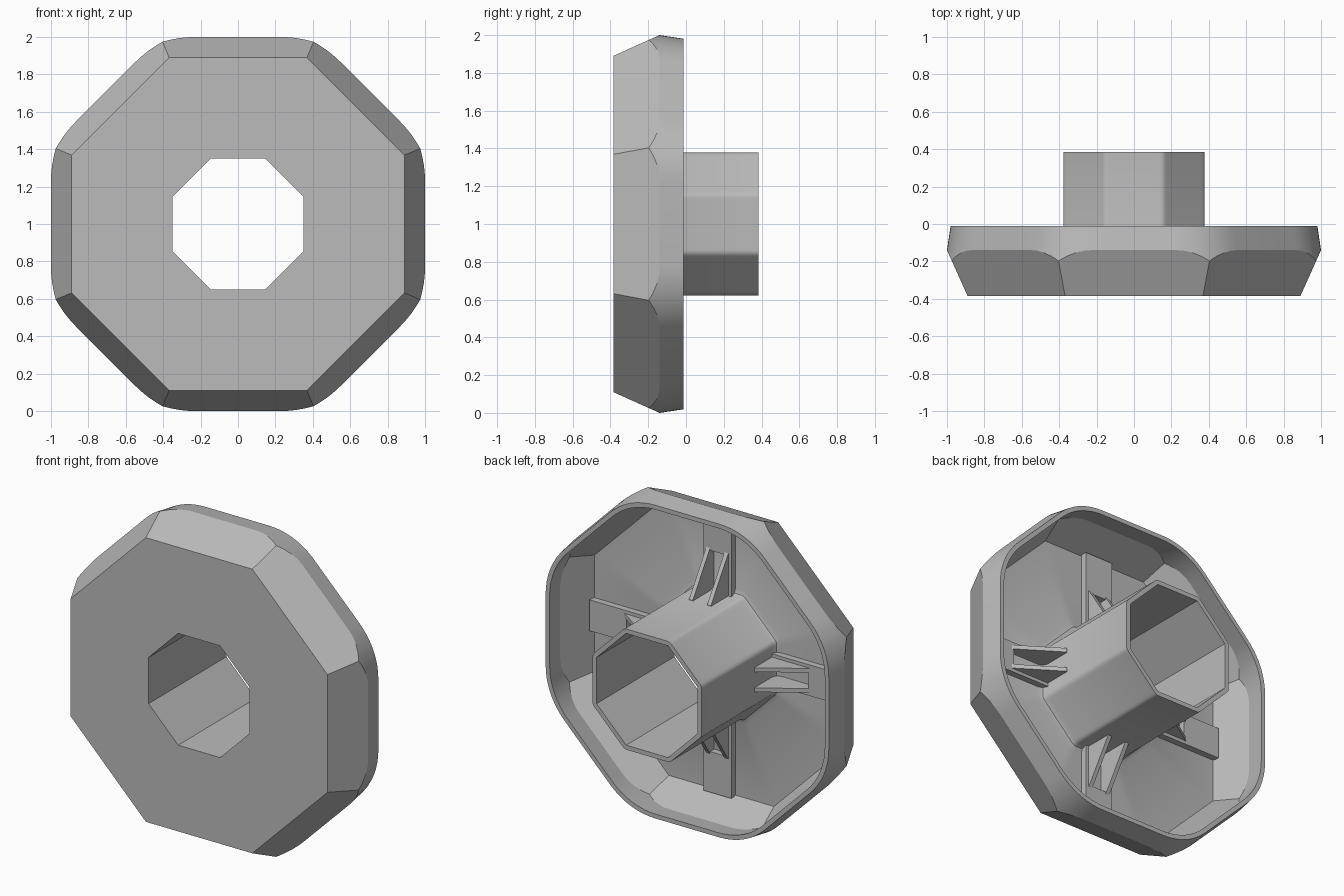
import bpy, bmesh
from math import cos, sin, tan, atan, radians, sqrt, pi
from mathutils import Matrix, Vector

old = bpy.data.objects.get("Cube")
if old:
    bpy.data.objects.remove(old, do_unlink=True)

grey = bpy.data.materials.new("light_grey")
grey.use_nodes = True
colour = (0.5, 0.5, 0.5, 1)
grey.diffuse_color = colour
grey.node_tree.nodes["Principled BSDF"].inputs["Base Color"].default_value = colour

HALF = pi / 8
CENTRE = Vector((0, 0, 1))


def finish(name, bm):
    bmesh.ops.recalc_face_normals(bm, faces=bm.faces)
    mesh = bpy.data.meshes.new(name)
    bm.to_mesh(mesh)
    bm.free()
    mesh.materials.append(grey)
    ob = bpy.data.objects.new(name, mesh)
    bpy.context.collection.objects.link(ob)
    bpy.ops.object.select_all(action="DESELECT")
    ob.select_set(True)
    bpy.context.view_layer.objects.active = ob
    bpy.ops.object.shade_smooth_by_angle(angle=radians(28))
    return ob


def reach(phi, apothem, r=0.0):
    """Distance to an octagon with rounded corners, phi measured from a corner."""
    phi = abs(phi)
    if phi >= HALF - atan((apothem - r) / apothem * tan(HALF)) - 1e-6:
        return apothem / cos(HALF - phi)
    c = (apothem - r) / cos(HALF)
    return c * cos(phi) + sqrt(r * r - (c * sin(phi)) ** 2)


# Rays around the axis, denser near the corners
steps = [0, 1.2, 2.4, 5, 7.5, 9.7]
offsets = [-s for s in reversed(steps[1:])] + steps
rays = [(HALF + k * pi / 4 + radians(o), radians(o)) for k in range(8) for o in offsets]

FRONT, FLOOR, WIDEST, RIM, TUBE_END = -0.385, -0.35, -0.14, -0.012, 0.385
FLARE, TAPER, CORNER = 0.45, 0.15, 0.45


def octagon(y, apothem, r=0.0):
    return [(reach(p, apothem, r), y) for a, p in rays]


def flared(y, scale):
    return octagon(y, scale * (1 + FLARE * (y - WIDEST)))


def widest_edge(scale):
    """Where the flared octagon meets the rounded, tapering rim."""
    ring = []
    for a, p in rays:
        u, v = reach(p, 1), reach(p, 1, CORNER)
        t = (v - u) / (FLARE * u + TAPER * v)
        ring.append((scale * u * (1 + FLARE * t), WIDEST + t))
    return ring


def rim(scale):
    s = scale * (1 - TAPER * (RIM - WIDEST))
    return [(s * reach(p, 1, CORNER), RIM) for a, p in rays]


# Hollow octagonal cap and its central tube, as one closed loft
rings = [
    octagon(FRONT, 0.35), flared(FRONT, 1), widest_edge(1), rim(1),
    rim(0.972), widest_edge(0.97), flared(FLOOR, 0.97),
    octagon(FLOOR, 0.415, 0.05), octagon(-0.34, 0.39, 0.045),
    octagon(-0.315, 0.378, 0.04), octagon(TUBE_END, 0.378, 0.04),
    octagon(TUBE_END, 0.35),
]
bm = bmesh.new()
loops = [[bm.verts.new(CENTRE + Vector((d * cos(a), y, d * sin(a))))
          for (d, y), (a, p) in zip(ring, rays)] for ring in rings]
n = len(rays)
for i, lower in enumerate(loops):
    upper = loops[(i + 1) % len(loops)]
    for j in range(n):
        k = (j + 1) % n
        bm.faces.new((lower[j], lower[k], upper[k], upper[j]))
finish("cap_and_tube", bm)


def prism(bm, profile, x0, x1):
    """Extrude a (y, radius) profile between two sideways positions."""
    a = [bm.verts.new((x0, y, r)) for y, r in profile]
    b = [bm.verts.new((x1, y, r)) for y, r in profile]
    bm.faces.new(a)
    bm.faces.new(b[::-1])
    for i in range(len(a)):
        j = (i + 1) % len(a)
        bm.faces.new((a[i], b[i], b[j], a[j]))


def strip(r0, r1, top=-0.31):
    low = FLOOR - 0.01
    return [(low, r0), (top, r0), (top, r1), (low, r1)]


# Four braces between the tube and the wall: raised strip and two gussets
for k, side in enumerate(("top", "left", "bottom", "right")):
    bm = bmesh.new()
    prism(bm, strip(0.63, 0.885), -0.097, 0.097)
    for s in (-1, 1):
        prism(bm, strip(0.365, 0.63), s * 0.076, s * 0.097)
        gusset = [(FLOOR - 0.01, 0.365), (-0.14, 0.365), (-0.14, 0.385),
                  (-0.31, 0.645), (FLOOR - 0.01, 0.645)]
        prism(bm, gusset, s * 0.05, s * 0.076)
    bm.transform(Matrix.Translation(CENTRE) @ Matrix.Rotation(k * pi / 2, 4, "Y"))
    finish(side + "_brace", bm)
